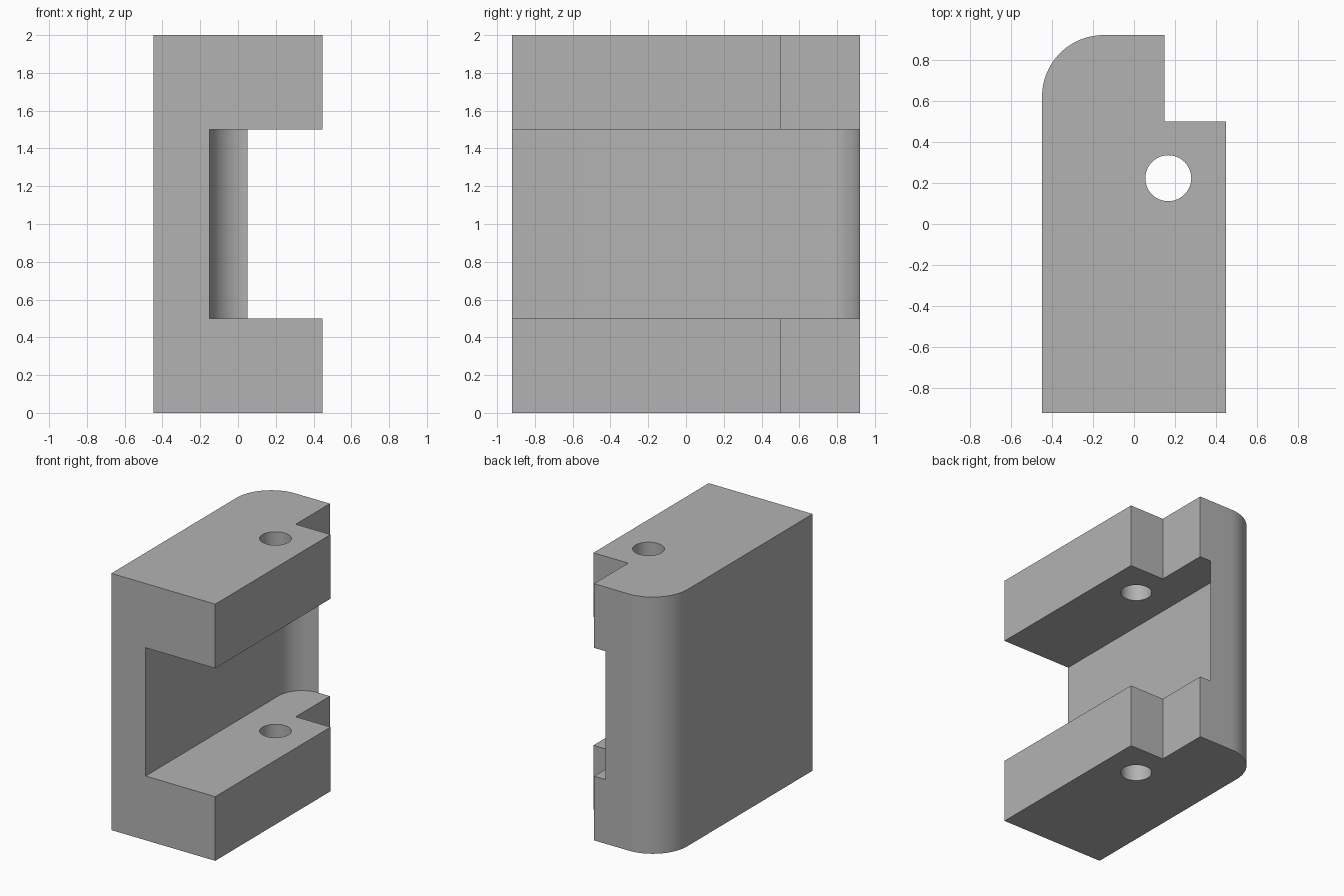
import bpy, bmesh, math

if "Cube" in bpy.data.objects:
    bpy.data.objects.remove(bpy.data.objects["Cube"])

W, D = 0.448, 0.92          # half width, half depth
grey = bpy.data.materials.new("light_grey")
grey.diffuse_color = (0.45, 0.45, 0.45, 1)
grey.use_nodes = True
grey.node_tree.nodes["Principled BSDF"].inputs["Base Color"].default_value = grey.diffuse_color


def arc(cx, cy, r, a0, a1, n=24):
    """Points on a circular arc, angles in degrees."""
    return [(cx + r * math.cos(math.radians(a0 + (a1 - a0) * i / n)),
             cy + r * math.sin(math.radians(a0 + (a1 - a0) * i / n)))
            for i in range(n + 1)]


def prism(name, outline, z0, z1):
    """Closed solid made by extruding an outline upwards."""
    bm = bmesh.new()
    base = bm.faces.new([bm.verts.new((x, y, z0)) for x, y in outline])
    top = bmesh.ops.extrude_face_region(bm, geom=[base])["geom"]
    bmesh.ops.translate(bm, vec=(0, 0, z1 - z0),
                        verts=[v for v in top if isinstance(v, bmesh.types.BMVert)])
    bmesh.ops.recalc_face_normals(bm, faces=bm.faces)
    mesh = bpy.data.meshes.new(name)
    bm.to_mesh(mesh)
    bm.free()
    mesh.materials.append(grey)
    ob = bpy.data.objects.new(name, mesh)
    bpy.context.collection.objects.link(ob)
    return ob


# Bracket block: rounded back left corner, square notch at back right
bracket = prism("bracket", [(-W, -D), (W, -D), (W, 0.5), (0.148, 0.5), (0.148, D)]
                + arc(-W + 0.3, D - 0.3, 0.3, 90, 180), 0, 2)

# Slot between the two arms, with a rounded inner back corner
slot = prism("slot_cutter", [(-0.152, -1.1), (0.7, -1.1), (0.7, 1.1), (0.05, 1.1)]
             + arc(0.05, D - 0.202, 0.202, 90, 180), 0.5, 1.5)

# Pin hole through both arms
hole = prism("hole_cutter", arc(0.167, 0.223, 0.112, 0, 360, 48)[:-1], -0.2, 2.2)

for cutter in (slot, hole):
    mod = bracket.modifiers.new(cutter.name, "BOOLEAN")
    mod.operation, mod.solver, mod.object = "DIFFERENCE", "EXACT", cutter
    cutter.hide_render = True

# Bake the cuts, then drop the cutters
graph = bpy.context.evaluated_depsgraph_get()
bracket_mesh = bpy.data.meshes.new_from_object(bracket.evaluated_get(graph))
bracket.modifiers.clear()
bracket.data = bracket_mesh
for cutter in (slot, hole):
    bpy.data.objects.remove(cutter)

bpy.context.view_layer.objects.active = bracket
bracket.select_set(True)
bpy.ops.object.shade_smooth_by_angle(angle=math.radians(30))
